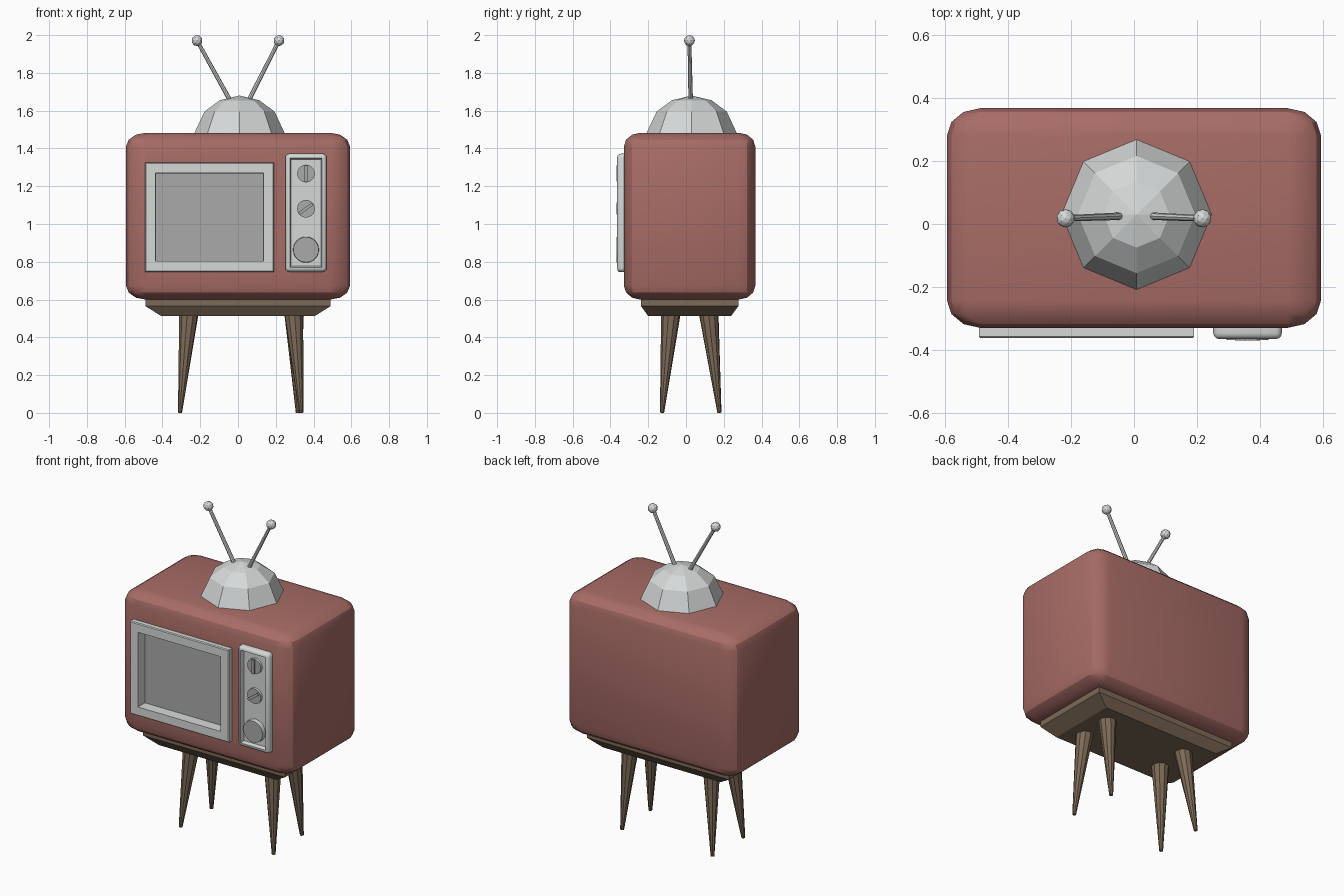
import bpy, bmesh, math
from mathutils import Vector, Matrix

if "Cube" in bpy.data.objects:
    bpy.data.objects.remove(bpy.data.objects["Cube"])


def material(name, rgb):
    m = bpy.data.materials.new(name)
    m.diffuse_color = (*rgb, 1)
    m.use_nodes = True
    m.node_tree.nodes["Principled BSDF"].inputs["Base Color"].default_value = m.diffuse_color
    return m


RED = material("faded red", (0.39, 0.15, 0.133))
BROWN = material("brown wood", (0.205, 0.144, 0.095))
SILVER = material("light grey", (0.67, 0.69, 0.69))
GREY = material("screen grey", (0.40, 0.40, 0.40))


def finish(bm, name, mats, smooth=None):
    bmesh.ops.recalc_face_normals(bm, faces=bm.faces[:])
    me = bpy.data.meshes.new(name)
    bm.to_mesh(me)
    bm.free()
    ob = bpy.data.objects.new(name, me)
    bpy.context.collection.objects.link(ob)
    for m in mats:
        me.materials.append(m)
    if smooth:
        shade(ob, smooth)
    return ob


def shade(ob, angle):
    bpy.ops.object.select_all(action='DESELECT')
    ob.select_set(True)
    bpy.context.view_layer.objects.active = ob
    bpy.ops.object.shade_smooth_by_angle(angle=math.radians(angle))


def box(lo, hi):
    bm = bmesh.new()
    lo, hi = Vector(lo), Vector(hi)
    bmesh.ops.create_cube(bm, size=1, matrix=Matrix.Translation((lo + hi) / 2)
                          @ Matrix.Diagonal((*(hi - lo), 1)))
    return bm


def rod(name, a, b, r1, r2, sides, mats, smooth=None, front_index=0):
    a, b = Vector(a), Vector(b)
    bm = bmesh.new()
    rot = (b - a).to_track_quat('Z', 'Y').to_matrix().to_4x4()
    bmesh.ops.create_cone(bm, cap_ends=True, segments=sides, radius1=r1, radius2=r2,
                          depth=(b - a).length,
                          matrix=Matrix.Translation((a + b) / 2) @ rot)
    bm.normal_update()
    for f in bm.faces:
        if f.normal.y < -0.9:
            f.material_index = front_index
    return finish(bm, name, mats, smooth)


def front_face(bm):
    bm.normal_update()
    return min(bm.faces, key=lambda f: f.calc_center_median().y)


# Rounded cabinet: bevelled evenly, then stretched to its real proportions
stretch = Vector((1.05, 0.87, 0.74))
half = Vector((0.593 / 1.05, 0.348 / 0.87, 0.4415 / 0.74))
bm = box(-half, half)
bmesh.ops.bevel(bm, geom=bm.edges[:], offset=0.1, segments=3, profile=0.5, affect='EDGES')
bmesh.ops.scale(bm, vec=stretch, verts=bm.verts)
bmesh.ops.translate(bm, vec=(0, 0.019, 1.0415), verts=bm.verts)
cabinet = finish(bm, "cabinet", [RED])

# Opening in the cabinet behind the screen frame
cutter = finish(box((-0.475, -0.5, 0.765), (0.173, -0.28, 1.308)), "screen_cutter", [RED])
cutter.hide_render = True
mod = cabinet.modifiers.new("opening", 'BOOLEAN')
mod.operation, mod.object, mod.solver = 'DIFFERENCE', cutter, 'EXACT'
bpy.context.view_layer.objects.active = cabinet
bpy.ops.object.modifier_apply(modifier=mod.name)
bpy.data.objects.remove(cutter)
shade(cabinet, 30)

# Screen frame with the recessed screen
bm = box((-0.492, -0.362, 0.747), (0.19, -0.285, 1.325))
face = front_face(bm)
bmesh.ops.bevel(bm, geom=list(face.edges), offset=0.005, segments=1, affect='EDGES')
face = front_face(bm)
bmesh.ops.inset_region(bm, faces=[face], thickness=0.051, use_even_offset=True)
bmesh.ops.inset_region(bm, faces=[face], thickness=0.003, depth=-0.065)
face.material_index = 1
finish(bm, "screen_frame", [SILVER, GREY])

# Control panel: rounded rim around a shallow tray
bm = box((0.251, -0.365, 0.747), (0.469, -0.31, 1.372))
edges = [e for e in bm.edges if any(v.co.y < -0.35 for v in e.verts)]
bmesh.ops.bevel(bm, geom=edges, offset=0.02, segments=3, profile=0.5, affect='EDGES')
face = front_face(bm)
bmesh.ops.inset_region(bm, faces=[face], thickness=0.005)
bmesh.ops.inset_region(bm, faces=[face], thickness=0.01, depth=-0.024)
finish(bm, "control_panel", [SILVER], 35)

# Two dials with grip bars, and one large knob
for name, z, tilt in (("upper_dial", 1.267, 90), ("lower_dial", 1.081, 36)):
    rod(name, (0.36, -0.335, z), (0.36, -0.356, z), 0.047, 0.047, 20,
        [SILVER, GREY], 35, 1)
    bm = box((-0.043, -0.369, -0.008), (0.043, -0.35, 0.008))
    bmesh.ops.transform(bm, verts=bm.verts, matrix=Matrix.Translation((0.36, 0, z))
                        @ Matrix.Rotation(-math.radians(tilt), 4, 'Y'))
    finish(bm, name + "_grip", [GREY])
rod("large_knob", (0.36, -0.335, 0.864), (0.36, -0.368, 0.864), 0.069, 0.067, 24,
    [SILVER, GREY], 35, 1)

# Wooden base: straight upper band, sloping underside
bm = box((-0.49, -0.238, 0.565), (0.49, 0.277, 0.61))
low = min(bm.faces, key=lambda f: f.calc_center_median().z)
ext = bmesh.ops.extrude_face_region(bm, geom=[low])
verts = [g for g in ext["geom"] if isinstance(g, bmesh.types.BMVert)]
bmesh.ops.delete(bm, geom=[low], context='FACES_ONLY')
for v in verts:
    v.co = Vector((math.copysign(0.405, v.co.x), -0.2 if v.co.y < 0 else 0.238, 0.512))
finish(bm, "base", [BROWN])

# Splayed tapering legs: top x, y and foot x, y
for name, tx, ty, fx, fy in (("front_left_leg", -0.26, -0.08, -0.307, -0.127),
                             ("back_left_leg", -0.26, 0.12, -0.307, 0.177),
                             ("front_right_leg", 0.295, -0.08, 0.335, -0.127),
                             ("back_right_leg", 0.297, 0.12, 0.317, 0.177)):
    rod(name, (tx, ty, 0.53), (fx, fy, 0.001), 0.052, 0.011, 10, [BROWN])

# Eight-sided dome, turned from a short profile
bm = bmesh.new()
rings = []
for r, z in ((0.244, 1.47), (0.186, 1.595), (0.105, 1.655)):
    rings.append([bm.verts.new((0.008 + r * math.cos(i * math.pi / 4),
                                0.03 + r * math.sin(i * math.pi / 4), z))
                  for i in range(8)])
tip = bm.verts.new((0.008, 0.03, 1.68))
bm.faces.new(rings[0])
for i in range(8):
    j = (i + 1) % 8
    for a, b in zip(rings, rings[1:]):
        bm.faces.new((a[i], a[j], b[j], b[i]))
    bm.faces.new((rings[-1][i], rings[-1][j], tip))
finish(bm, "antenna_dome", [SILVER])

# Antenna rods with ball tips
for side, bx, ex in (("left", -0.037, -0.217), ("right", 0.052, 0.217)):
    end = Vector((ex, 0.018, 1.971))
    rod(side + "_antenna", (bx, 0.025, 1.645), end, 0.012, 0.010, 8, [SILVER])
    bm = bmesh.new()
    bmesh.ops.create_icosphere(bm, subdivisions=2, radius=0.029,
                               matrix=Matrix.Translation(end))
    finish(bm, side + "_antenna_ball", [SILVER])
